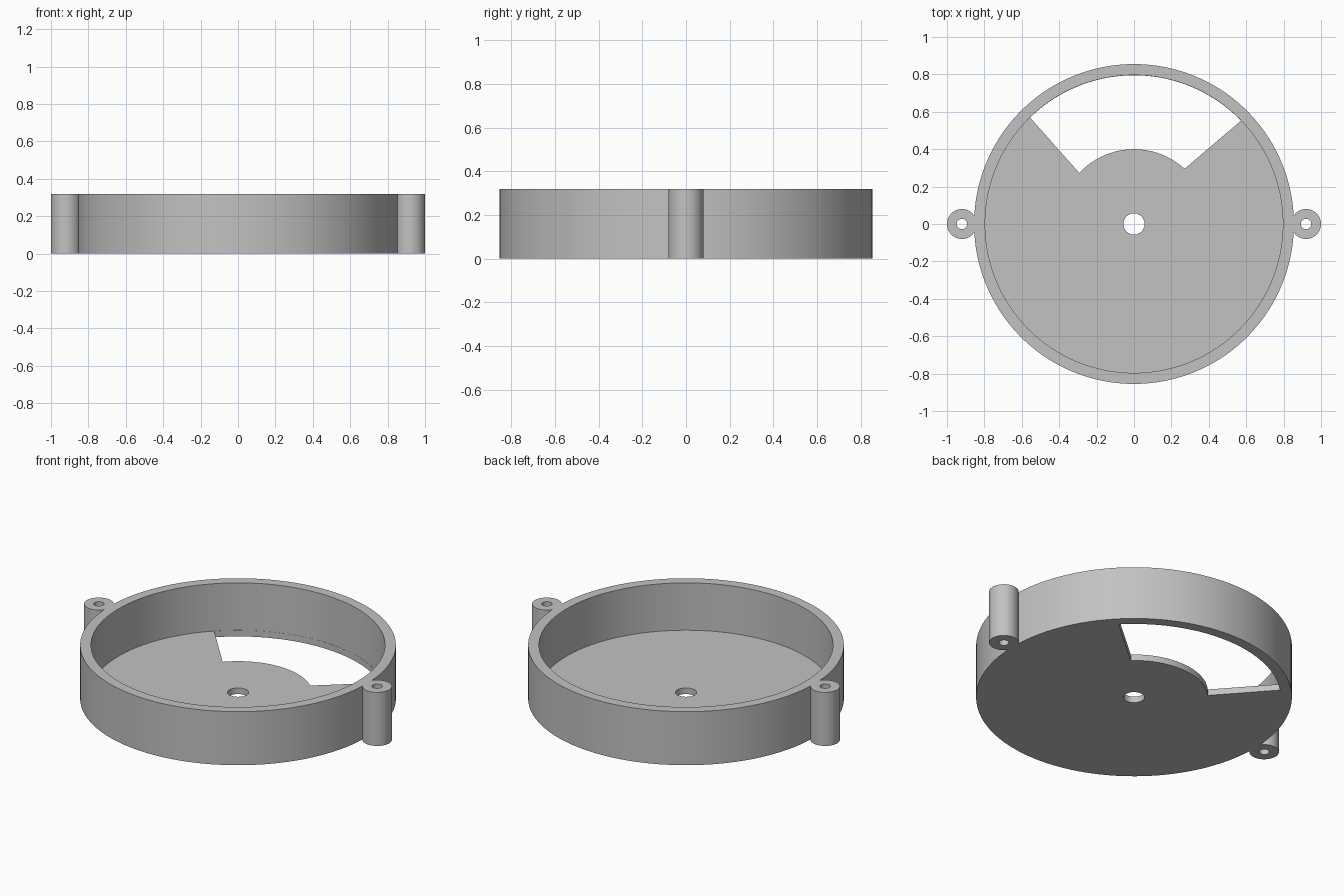
import bpy
import bmesh
from math import sin, cos, atan2, radians, sqrt, tau

cube = bpy.data.objects.get("Cube")
if cube:
    bpy.data.objects.remove(cube, do_unlink=True)

HEIGHT, FLOOR = 0.32, 0.037
OUTER, INNER = 0.855, 0.796
EAR_X, EAR_R = 0.92, 0.08

grey = bpy.data.materials.new("plain grey")
grey.use_nodes = True
grey.diffuse_color = (0.54, 0.54, 0.54, 1)
grey.node_tree.nodes["Principled BSDF"].inputs["Base Color"].default_value = grey.diffuse_color


def arc(radius, start, end, count, cx=0.0):
    """Points along an arc, both ends included."""
    angles = [start + (end - start) * i / count for i in range(count + 1)]
    return [(cx + radius * cos(a), radius * sin(a)) for a in angles]


def circle(radius, count, cx=0.0):
    return arc(radius, 0, tau, count, cx)[:-1]


def prism(name, points, bottom, top):
    """Upright solid with the given outline."""
    bm = bmesh.new()
    face = bm.faces.new([bm.verts.new((x, y, bottom)) for x, y in points])
    new = bmesh.ops.extrude_face_region(bm, geom=[face])["geom"]
    moved = [v for v in new if isinstance(v, bmesh.types.BMVert)]
    bmesh.ops.translate(bm, verts=moved, vec=(0, 0, top - bottom))
    bmesh.ops.recalc_face_normals(bm, faces=bm.faces)
    mesh = bpy.data.meshes.new(name)
    bm.to_mesh(mesh)
    bm.free()
    mesh.materials.append(grey)
    obj = bpy.data.objects.new(name, mesh)
    bpy.context.collection.objects.link(obj)
    return obj


# Outline of the round housing with a screw ear on each side
meet_x = (OUTER**2 - EAR_R**2 + EAR_X**2) / (2 * EAR_X)
meet_y = sqrt(OUTER**2 - meet_x**2)
body_a = atan2(meet_y, meet_x)
ear_a = atan2(meet_y, meet_x - EAR_X)
half = arc(EAR_R, -ear_a, ear_a, 36, EAR_X) + arc(OUTER, body_a, tau / 2 - body_a, 64)[1:-1]
outline = half + [(-x, -y) for x, y in half]
housing = prism("housing", outline, 0, HEIGHT)

# Window in the floor, between the hub and the wall
hub_arc = arc(0.4, radians(47.5), radians(137), 32)
rim_arc = arc(INNER - 0.001, radians(134.3), radians(44), 48)

# Cavity, window, shaft hole and screw holes
cutters = [
    prism("cavity_cutter", circle(INNER, 128), FLOOR, 1),
    prism("window_cutter", hub_arc + rim_arc, -0.1, 0.1),
    prism("shaft_hole_cutter", circle(0.057, 40), -0.1, 0.1),
    prism("left_screw_hole_cutter", circle(0.028, 24, EAR_X), -0.1, 1),
    prism("right_screw_hole_cutter", circle(0.028, 24, -EAR_X), -0.1, 1),
]
bpy.ops.object.select_all(action="DESELECT")
housing.select_set(True)
bpy.context.view_layer.objects.active = housing
for cutter in cutters:
    mod = housing.modifiers.new(cutter.name, "BOOLEAN")
    mod.operation = "DIFFERENCE"
    mod.solver = "EXACT"
    mod.object = cutter
    bpy.ops.object.modifier_apply(modifier=mod.name)
for cutter in cutters:
    bpy.data.objects.remove(cutter, do_unlink=True)

bpy.ops.object.shade_smooth_by_angle(angle=radians(30))
